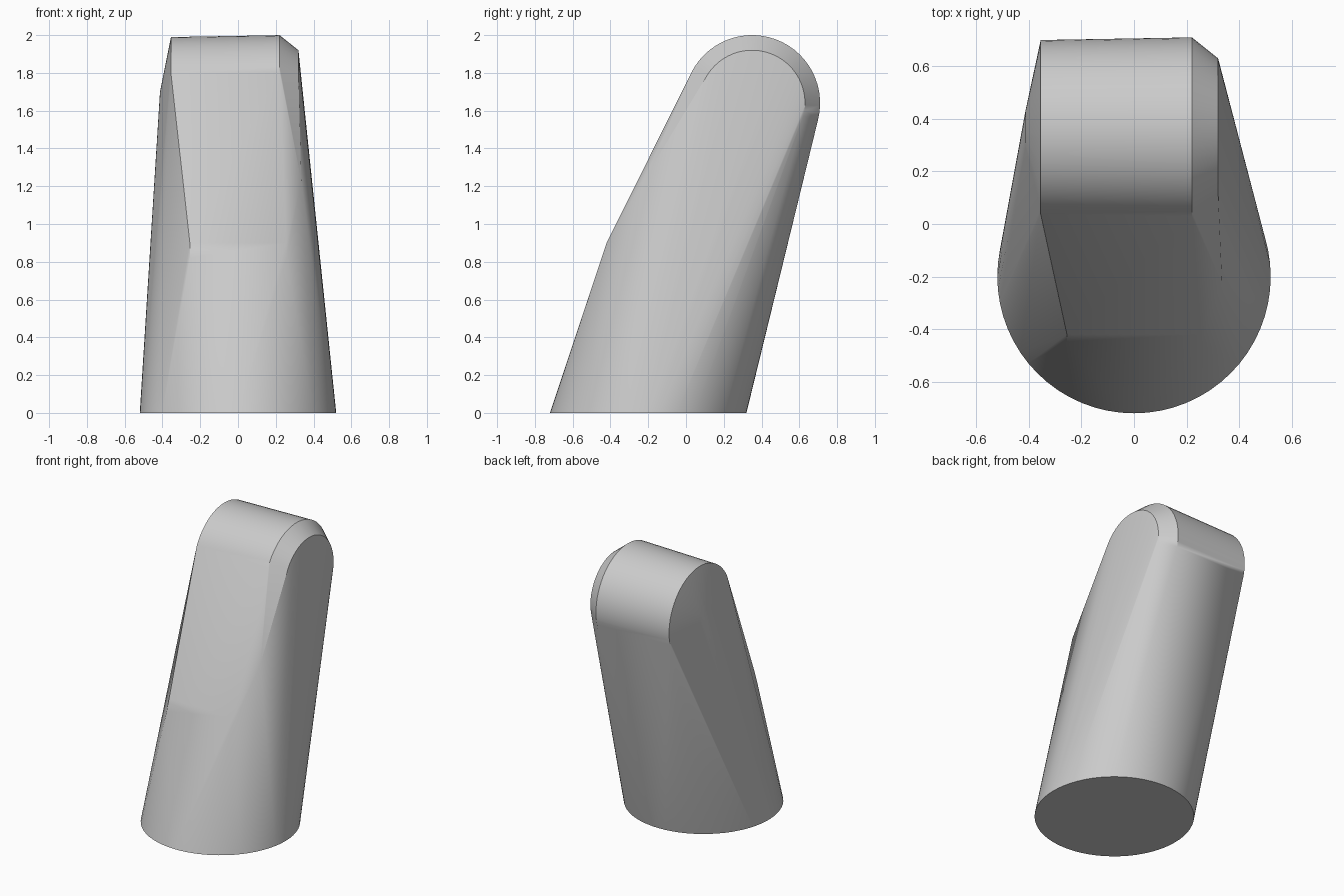
import bpy, bmesh
from math import cos, sin, radians, tau

cube = bpy.data.objects.get("Cube")
if cube:
    bpy.data.objects.remove(cube)

# Single plain grey finish
grey = bpy.data.materials.new("plain grey")
grey.use_nodes = True
colour = (0.6, 0.6, 0.6, 1)
grey.diffuse_color = colour
grey.node_tree.nodes["Principled BSDF"].inputs["Base Color"].default_value = colour


def head_arc(x, radius, start, end, steps, z=1.64):
    """Arc across the rounded head, in the plane at x."""
    for i in range(steps + 1):
        a = radians(start + (end - start) * i / steps)
        yield x, 0.35 + radius * cos(a), z + radius * sin(a)


points = []

# Round foot
SEGMENTS = 64
for i in range(SEGMENTS):
    a = tau * i / SEGMENTS
    points.append((0.52 * cos(a), -0.2 + 0.52 * sin(a), 0))

# Rounded head, bevelled on one end and slightly domed on the other
points += head_arc(-0.355, 0.35, -14, 153, 28)
points += head_arc(0.22, 0.36, -14, 153, 28)
points += head_arc(0.32, 0.28, -14, 153, 28)
points += head_arc(-0.413, 0.08, -14, 153, 10, 1.62)

# Soft bend across the front and bevel shoulder
for side in (-1, 1):
    points += [(side * 0.255, -0.447, 0.82), (side * 0.255, -0.42, 0.9)]
points.append((0.335, -0.225, 1.23))

# Stretch one skin over all the sections
bm = bmesh.new()
for p in points:
    bm.verts.new(p)
hull = bmesh.ops.convex_hull(bm, input=bm.verts)
loose = {g for g in hull["geom_interior"] + hull["geom_unused"]
         if isinstance(g, bmesh.types.BMVert)}
bmesh.ops.delete(bm, geom=list(loose), context='VERTS')
bmesh.ops.dissolve_limit(bm, angle_limit=radians(0.3),
                         verts=bm.verts, edges=bm.edges)
bmesh.ops.recalc_face_normals(bm, faces=bm.faces)

mesh = bpy.data.meshes.new("leaning_post")
bm.to_mesh(mesh)
bm.free()
mesh.materials.append(grey)
post = bpy.data.objects.new("leaning_post", mesh)
bpy.context.collection.objects.link(post)

# Smooth sides with crisp rims
bpy.ops.object.select_all(action='DESELECT')
post.select_set(True)
bpy.context.view_layer.objects.active = post
bpy.ops.object.shade_smooth_by_angle(angle=radians(30))
